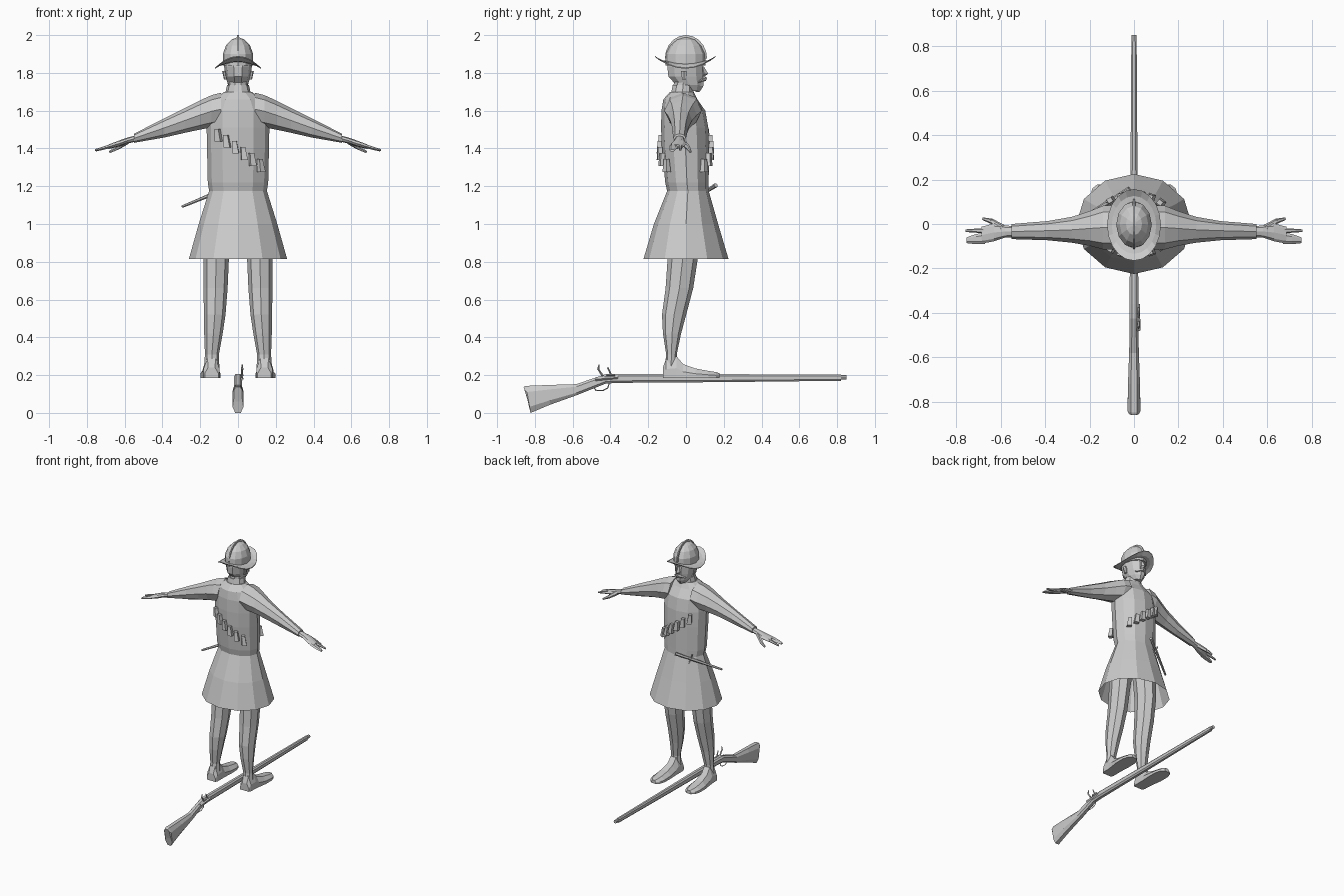
import bpy, bmesh, math
from mathutils import Vector, Matrix

grey = bpy.data.materials.new("plain grey")
grey.diffuse_color = (0.6, 0.6, 0.6, 1)


def finish(name, bm):
    bmesh.ops.recalc_face_normals(bm, faces=bm.faces)
    me = bpy.data.meshes.new(name)
    bm.to_mesh(me)
    bm.free()
    me.materials.append(grey)
    ob = bpy.data.objects.new(name, me)
    bpy.context.collection.objects.link(ob)
    return ob


def ellipse(c, u, v, n):
    c, u, v = Vector(c), Vector(u), Vector(v)
    return [c + u * math.cos(2 * math.pi * i / n) + v * math.sin(2 * math.pi * i / n) for i in range(n)]


def loft(name, rings, cap0=True, cap1=True):
    bm = bmesh.new()
    vs = [[bm.verts.new(p) for p in r] for r in rings]
    n = len(vs[0])
    for a, b in zip(vs, vs[1:]):
        for i in range(n):
            bm.faces.new((a[i], a[(i + 1) % n], b[(i + 1) % n], b[i]))
    if cap0:
        bm.faces.new(vs[0])
    if cap1:
        bm.faces.new(vs[-1])
    return finish(name, bm)


def upright(name, rows, n=12, cap0=True, cap1=True):
    # rows: z, centre x, centre y, half width x, half depth y
    return loft(name, [ellipse((x, y, z), (rx, 0, 0), (0, ry, 0), n) for z, x, y, rx, ry in rows], cap0, cap1)


def rod(name, p, q, r0, r1, n=6):
    p, q = Vector(p), Vector(q)
    d = (q - p).normalized()
    u = d.cross(Vector((0, 0, 1)) if abs(d.z) < 0.9 else Vector((0, 1, 0))).normalized()
    v = d.cross(u)
    return loft(name, [ellipse(p, u * r0, v * r0, n), ellipse(q, u * r1, v * r1, n)])


# Coat: open skirt, waist, chest and sloping shoulders
upright("coat", [(0.815, 0, 0, .26, .225), (1.0, 0, 0, .208, .17), (1.175, 0, .01, .153, .11),
                 (1.22, 0, .005, .160, .115), (1.40, 0, -.003, .164, .125), (1.51, 0, -.007, .166, .125),
                 (1.60, 0, -.014, .165, .116), (1.66, 0, -.03, .13, .09), (1.70, 0, -.022, .072, .062)], cap0=False)
upright("collar", [(1.69, 0, -.02, .068, .063), (1.735, 0, -.015, .058, .058)], 10)

# Head
upright("neck", [(1.70, 0, -.02, .05, .05), (1.78, 0, -.01, .052, .055)], 10)
upright("head", [(1.705, 0, .04, .03, .03), (1.735, 0, .018, .052, .072), (1.78, 0, -.002, .066, .096),
                 (1.83, 0, -.005, .073, .098), (1.88, 0, -.005, .074, .096)], 10)
loft("nose", [ellipse((0, .088, 1.835), (.008, 0, 0), (0, .006, 0), 4),
              ellipse((0, .096, 1.795), (.015, 0, 0), (0, .022, 0), 4),
              ellipse((0, .088, 1.782), (.010, 0, 0), (0, .010, 0), 4)])
for s in (1, -1):
    rod("moustache", (0, .1, 1.77), (s * .045, .068, 1.752), .013, .005, 5)
    upright("ear", [(1.765, s * .066, -.01, .008, .012), (1.81, s * .074, -.012, .01, .018)], 6)
upright("beard", [(1.70, 0, .062, .014, .012), (1.73, 0, .07, .03, .025), (1.755, 0, .075, .03, .02)], 6)

# Helmet: dome, crest and upswept brim
upright("helmet_dome", [(1.84, 0, -.003, .079, .106), (1.90, 0, -.003, .080, .105), (1.945, 0, -.002, .064, .083),
                        (1.975, 0, 0, .036, .05), (1.987, 0, 0, .008, .012)], 12)
crest = []
for i in range(11):
    a = math.pi * i / 10
    c, d = math.cos(a), math.sin(a)
    lo, hi = (c * .095, 1.875 + d * .09), (c * .112, 1.875 + d * .125)
    crest.append([Vector((x, y, z)) for x, (y, z) in ((-.007, lo), (.007, lo), (.004, hi), (-.004, hi))])
loft("helmet_crest", crest)
brim = []
for rx, ry, base, rise in ((.076, .10, 1.842, .016), (.1, .13, 1.836, .026), (.121, .161, 1.822, .063),
                           (.121, .161, 1.827, .063), (.1, .13, 1.842, .026), (.076, .10, 1.848, .016)):
    ring = ellipse((0, -.004, base), (rx, 0, 0), (0, ry, 0), 20)
    for p in ring:
        p.z += rise * ((p.y + .004) / ry) ** 2
    brim.append(ring)
loft("helmet_brim", brim, False, False)

for s in (1, -1):
    # Sleeves: x, bottom z, top z, centre y, half depth
    arm = [(.09, 1.52, 1.695, -.015, .10), (.14, 1.512, 1.682, -.016, .098), (.20, 1.50, 1.655, -.02, .078),
           (.28, 1.483, 1.614, -.026, .058), (.39, 1.458, 1.56, -.03, .043), (.55, 1.43, 1.478, -.034, .034)]
    loft("sleeve", [ellipse((s * x, y, (a + b) / 2), (0, hy, 0), (0, 0, (b - a) / 2), 8) for x, a, b, y, hy in arm])
    # Hand: palm, index finger, grouped fingers and thumb
    palm = [(.54, 1.453, .016, -.034, .025), (.58, 1.443, .016, -.034, .027),
            (.63, 1.426, .016, -.038, .04), (.685, 1.409, .012, -.05, .038)]
    loft("palm", [ellipse((s * x, y, z), (0, hy, 0), (0, 0, hz), 8) for x, z, hz, y, hy in palm])
    grip = [(.67, 1.413, .011, -.064, .025), (.71, 1.402, .010, -.068, .023), (.753, 1.389, .006, -.073, .013)]
    loft("fingers", [ellipse((s * x, y, z), (0, hy, 0), (0, 0, hz), 6) for x, z, hz, y, hy in grip])
    rod("index_finger", (s * .67, -.03, 1.413), (s * .757, -.03, 1.391), .012, .006)
    rod("thumb_base", (s * .59, -.02, 1.437), (s * .64, .012, 1.403), .017, .012)
    rod("thumb", (s * .64, .012, 1.403), (s * .68, .024, 1.381), .012, .006)

    # Leg
    upright("leg", [(1.02, s * .10, -.01, .08, .085), (.82, s * .116, -.017, .068, .08),
                    (.66, s * .119, -.035, .064, .073), (.52, s * .123, -.063, .057, .064),
                    (.42, s * .13, -.074, .049, .048), (.31, s * .138, -.077, .037, .028),
                    (.22, s * .14, -.08, .042, .034)], 8)
    # Shoe: sections from heel to toe (y, centre x, half width, top z)
    shoe = [(-.122, .14, .036, .24), (-.105, .14, .043, .29), (-.05, .141, .044, .30), (-.015, .143, .046, .258),
            (.05, .146, .053, .235), (.12, .147, .052, .222), (.16, .147, .040, .216), (.178, .147, .018, .210)]
    loft("shoe", [[Vector((s * x + k * w, y, .185 + f * (t - .185)))
                   for k, f in ((-1, 0), (1, 0), (1, .45), (.5, 1), (-.5, 1), (-1, .45))] for y, x, w, t in shoe])

    # Cartridge row across chest (s = 1) and back (s = -1)
    for i in range(6):
        x, z = -.105 + .045 * i, 1.47 - .032 * i
        y = s * .125 * math.sqrt(1 - (x / .168) ** 2) - .003 + s * .012
        t = Vector((1, -s * x / .168 * .74 / math.sqrt(1 - (x / .168) ** 2), 0)).normalized()
        o = Vector((-t.y, t.x, 0))
        rings = []
        for dz, w, d in ((-.034, .017, .015), (.02, .012, .011), (.034, .012, .011)):
            c = Vector((x + .004 * -dz / .034, y, z + dz))
            rings.append([c + t * w * a + o * d * b for a, b in ((-1, -1), (1, -1), (1, 1), (-1, 1))])
        loft("cartridge", rings)

# Dagger slung at the belly
tip, grip_end = Vector((-.295, -.015, 1.092)), Vector((-.02, .158, 1.205))
rod("dagger_sheath", tip, tip.lerp(grip_end, .68), .007, .011)
rod("dagger_grip", tip.lerp(grip_end, .66), grip_end, .008, .012)
mid = tip.lerp(grip_end, .67)
rod("dagger_guard", mid + Vector((.015, 0, -.04)), mid + Vector((-.015, 0, .035)), .006, .006, 4)

# Long gun: eight-sided sections from butt to muzzle (y, bottom z, top z, half width)
gun = [(-.848, .06, .137, .022), (-.835, .0, .143, .029), (-.72, .043, .148, .027), (-.58, .093, .152, .022),
       (-.50, .125, .18, .02), (-.425, .155, .205, .02), (-.36, .159, .207, .02), (.2, .163, .205, .016),
       (.82, .170, .203, .012)]
rings = []
for y, lo, hi, w in gun:
    h, m = (hi - lo) / 2, (hi + lo) / 2
    rings.append([Vector((a * w, y - (.012 * b if y < -.8 else 0), m + b * h)) for a, b in
                  ((-.5, -1), (.5, -1), (1, -.55), (1, .55), (.5, 1), (-.5, 1), (-1, .55), (-1, -.55))])
loft("gun_stock", rings)
rod("gun_barrel", (0, -.40, .19), (0, .85, .189), .016, .012, 8)
# Lock: plate, hammer, striker and guard
rod("lock_plate", (.019, -.48, .178), (.019, -.36, .188), .010, .008, 4)
rod("hammer_stem", (.022, -.44, .195), (.022, -.465, .232), .006, .005, 4)
rod("hammer_jaw", (.022, -.465, .228), (.022, -.46, .256), .007, .003, 4)
rod("striker", (.020, -.395, .20), (.020, -.415, .24), .005, .004, 4)
rod("pan", (.022, -.42, .20), (.022, -.375, .20), .006, .006, 4)
guard = [(-.49, .135), (-.475, .118), (-.44, .118), (-.415, .132), (-.405, .16)]
for (y0, z0), (y1, z1) in zip(guard, guard[1:]):
    rod("trigger_guard", (0, y0, z0), (0, y1, z1), .003, .003, 4)
